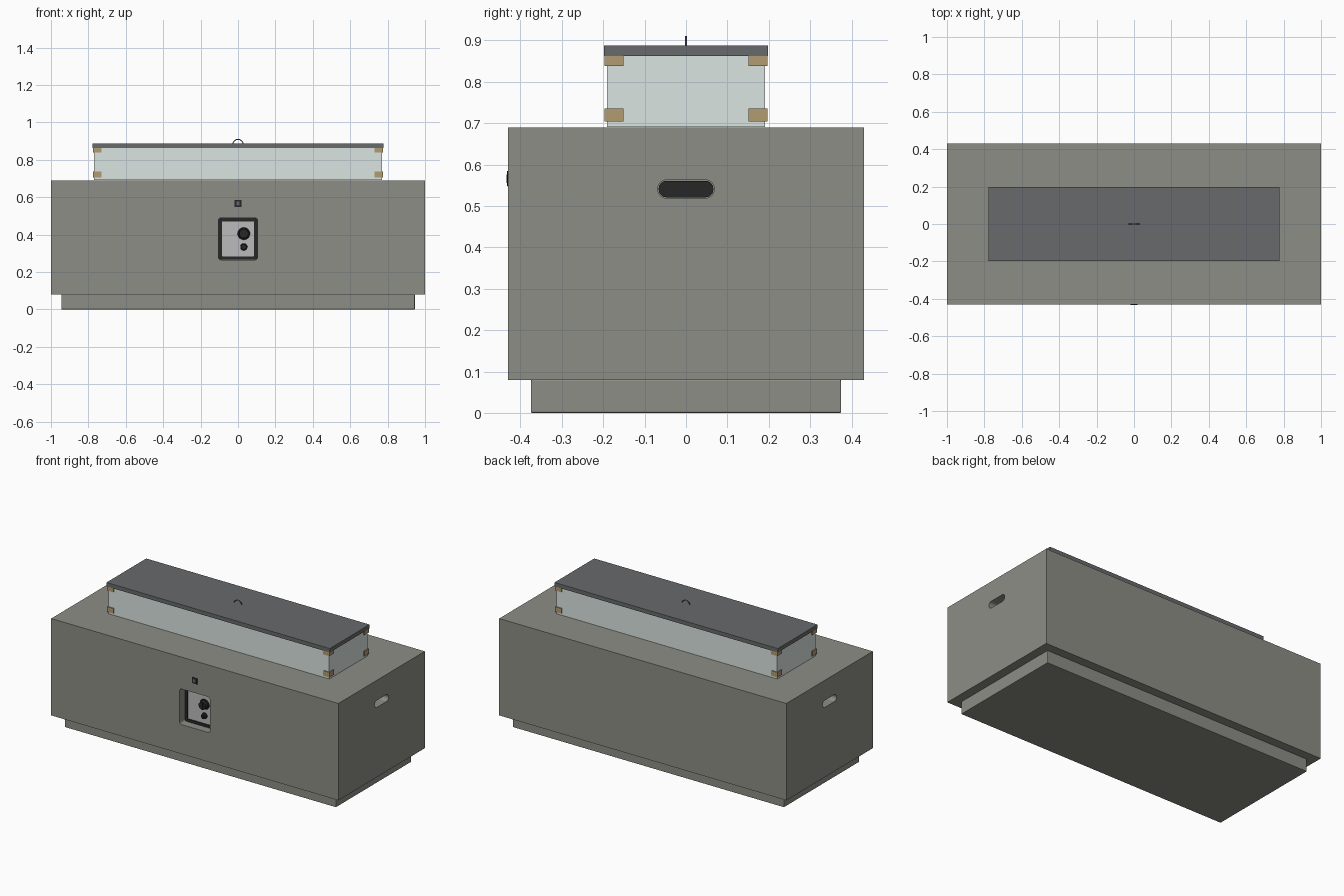
import bpy, bmesh, math
from mathutils import Vector, Matrix

if "Cube" in bpy.data.objects:
    bpy.data.objects.remove(bpy.data.objects["Cube"])


def material(name, color):
    m = bpy.data.materials.new(name)
    m.diffuse_color = color
    m.use_nodes = True
    m.node_tree.nodes["Principled BSDF"].inputs["Base Color"].default_value = m.diffuse_color
    return m


STONE = material("warm_stone", (0.27, 0.27, 0.24, 1))
STEEL = material("dark_steel", (0.14, 0.143, 0.147, 1))
GLASS = material("clear_glass", (0.70, 0.78, 0.75, 0.35))
BRASS = material("tan_brass", (0.44, 0.33, 0.17, 1))
BLACK = material("black_plastic", (0.02, 0.02, 0.022, 1))
PANEL = material("panel_grey", (0.5, 0.5, 0.5, 1))


def finish(name, bm, mat):
    bmesh.ops.recalc_face_normals(bm, faces=bm.faces)
    me = bpy.data.meshes.new(name)
    bm.to_mesh(me)
    bm.free()
    ob = bpy.data.objects.new(name, me)
    bpy.context.collection.objects.link(ob)
    if mat:
        me.materials.append(mat)
    return ob


def add_box(bm, lo, hi):
    lo, hi = Vector(lo), Vector(hi)
    mat = Matrix.Translation((lo + hi) / 2) @ Matrix.Diagonal((*(hi - lo), 1))
    return bmesh.ops.create_cube(bm, size=1, matrix=mat)["verts"]


def box(name, lo, hi, mat, bevel=0):
    bm = bmesh.new()
    add_box(bm, lo, hi)
    if bevel:
        bmesh.ops.bevel(bm, geom=bm.edges[:], offset=bevel, segments=2,
                        profile=0.5, affect='EDGES')
    return finish(name, bm, mat)


def rounded_prism(name, axis, start, end, center, half, radius, mat, hole=0):
    """Rounded rectangle (u, z) extruded along x or y; hole > 0 makes a frame."""
    def loop(inset):
        pts, r = [], max(radius - inset, 0.003)
        hu, hz = half[0] - inset - r, half[1] - inset - r
        for k, (su, sz) in enumerate([(1, 1), (-1, 1), (-1, -1), (1, -1)]):
            for i in range(9):
                a = math.radians(90 * k + 90 * i / 8)
                pts.append((center[0] + su * hu + r * math.cos(a),
                            center[1] + sz * hz + r * math.sin(a)))
        return pts

    bm = bmesh.new()

    def ring(inset, d):
        return [bm.verts.new((d, u, z) if axis == 'x' else (u, d, z))
                for u, z in loop(inset)]

    def bridge(a, b):
        for i in range(len(a)):
            j = (i + 1) % len(a)
            bm.faces.new((a[i], a[j], b[j], b[i]))

    a, b = ring(0, start), ring(0, end)
    bridge(a, b)
    if hole:
        c, d = ring(hole, start), ring(hole, end)
        bridge(c, d)
        bridge(a, c)
        bridge(b, d)
    else:
        bm.faces.new(a)
        bm.faces.new(b)
    return finish(name, bm, mat)


def smooth(ob):
    bpy.ops.object.select_all(action='DESELECT')
    ob.select_set(True)
    bpy.context.view_layer.objects.active = ob
    bpy.ops.object.shade_smooth_by_angle(angle=math.radians(30))


def carve(target, cutter):
    mod = target.modifiers.new("carve", 'BOOLEAN')
    mod.operation, mod.solver, mod.object = 'DIFFERENCE', 'EXACT', cutter
    cutter.hide_render = True
    bpy.context.view_layer.objects.active = target
    bpy.ops.object.modifier_apply(modifier=mod.name)
    bpy.data.objects.remove(cutter)


# Plinth and main body
box("plinth", (-0.945, -0.375, 0), (0.945, 0.375, 0.08), STONE, 0.003)
body = box("body", (-1, -0.43, 0.08), (1, 0.43, 0.69), STONE)

# Recess for the controls and a hand hold in each end
carve(body, rounded_prism("cutter", 'y', -0.5, -0.37, (0, 0.377), (0.105, 0.112), 0.014, None))
for s, side in ((1, "right"), (-1, "left")):
    carve(body, rounded_prism("cutter", 'x', s * 0.94, s * 1.1, (0, 0.541), (0.068, 0.022), 0.021, None))
    rounded_prism("hand_hold_back_" + side, 'x', s * 0.935, s * 0.944, (0, 0.541),
                  (0.066, 0.02), 0.019, BLACK)
smooth(body)

# Control panel with surround
smooth(rounded_prism("panel_surround", 'y', -0.38, -0.365, (0, 0.377), (0.104, 0.111), 0.013, BLACK, hole=0.018))
rounded_prism("control_panel", 'y', -0.376, -0.365, (0, 0.377), (0.087, 0.094), 0.004, PANEL)


# Knobs: flange, grip and pointer bar
def knob(name, x, z, r, depth):
    bm = bmesh.new()
    for rad, d in ((r, 0.006), (r * 0.8, depth)):
        m = Matrix.Translation((x, -0.376 - d / 2, z)) @ Matrix.Rotation(math.pi / 2, 4, 'X')
        bmesh.ops.create_cone(bm, cap_ends=True, segments=32, radius1=rad,
                              radius2=rad * 0.92, depth=d, matrix=m)
    add_box(bm, (x - r * 0.15, -0.38 - depth, z - r * 0.7), (x + r * 0.15, -0.378, z + r * 0.7))
    smooth(finish(name, bm, BLACK))


knob("main_knob", 0.031, 0.405, 0.033, 0.026)
knob("small_knob", 0.031, 0.334, 0.019, 0.018)

# Push button above the recess
box("button_plate", (-0.018, -0.432, 0.547), (0.018, -0.425, 0.585), BLACK, 0.001)
box("button", (-0.009, -0.434, 0.556), (0.009, -0.43, 0.576), STEEL, 0.001)

# Glass guard
gx, gy, t = 0.769, 0.191, 0.006
for s, name in ((-1, "front"), (1, "back")):
    y0, y1 = sorted((s * gy, s * (gy - t)))
    box("glass_" + name, (-gx, y0, 0.691), (gx, y1, 0.87), GLASS)
for s, name in ((-1, "left"), (1, "right")):
    x0, x1 = sorted((s * gx, s * (gx - t)))
    box("glass_" + name, (x0, -gy + t, 0.691), (x1, gy - t, 0.87), GLASS)

# Corner clips: an angle outside and inside the glass at every corner
bm = bmesh.new()
for sx in (1, -1):
    for sy in (1, -1):
        for z0, z1 in ((0.704, 0.736), (0.838, 0.869)):
            for out, reach in ((0.0055, 0.045), (-t, 0.039)):
                ox, oy = gx + out, gy + out
                w = 0.0055 if out > 0 else 0.004
                prof = [(ox, oy), (ox - reach, oy), (ox - reach, oy - w),
                        (ox - w, oy - w), (ox - w, oy - reach), (ox, oy - reach)]
                lo = [bm.verts.new((sx * x, sy * y, z0)) for x, y in prof]
                hi = [bm.verts.new((sx * x, sy * y, z1)) for x, y in prof]
                bm.faces.new(lo)
                bm.faces.new(hi)
                for i in range(6):
                    j = (i + 1) % 6
                    bm.faces.new((lo[i], lo[j], hi[j], hi[i]))
finish("corner_clips", bm, BRASS)

# Lid with a thin folded skirt
lx, ly = 0.778, 0.198
bm = bmesh.new()
add_box(bm, (-lx, -ly, 0.863), (lx, ly, 0.888))
bottom = min(bm.faces, key=lambda f: f.calc_center_median().z)
bmesh.ops.inset_individual(bm, faces=[bottom], thickness=0.0013)
lift = bmesh.ops.extrude_discrete_faces(bm, faces=[bottom])["faces"][0]
rim = [v for v in lift.verts]
bmesh.ops.translate(bm, verts=rim, vec=(0, 0, 0.009))
bmesh.ops.remove_doubles(bm, verts=bm.verts, dist=1e-5)
top_edges = [e for e in bm.edges if all(v.co.z > 0.887 for v in e.verts)]
bmesh.ops.bevel(bm, geom=top_edges, offset=0.001, segments=2, profile=0.5, affect='EDGES')
finish("lid", bm, STEEL)

# Ring handle
bpy.ops.mesh.primitive_torus_add(major_radius=0.027, minor_radius=0.0025, major_segments=40,
                                 minor_segments=10, location=(0, 0, 0.882),
                                 rotation=(math.pi / 2, 0, 0))
ring = bpy.context.object
ring.name = "lid_ring_handle"
ring.data.materials.append(STEEL)
smooth(ring)
